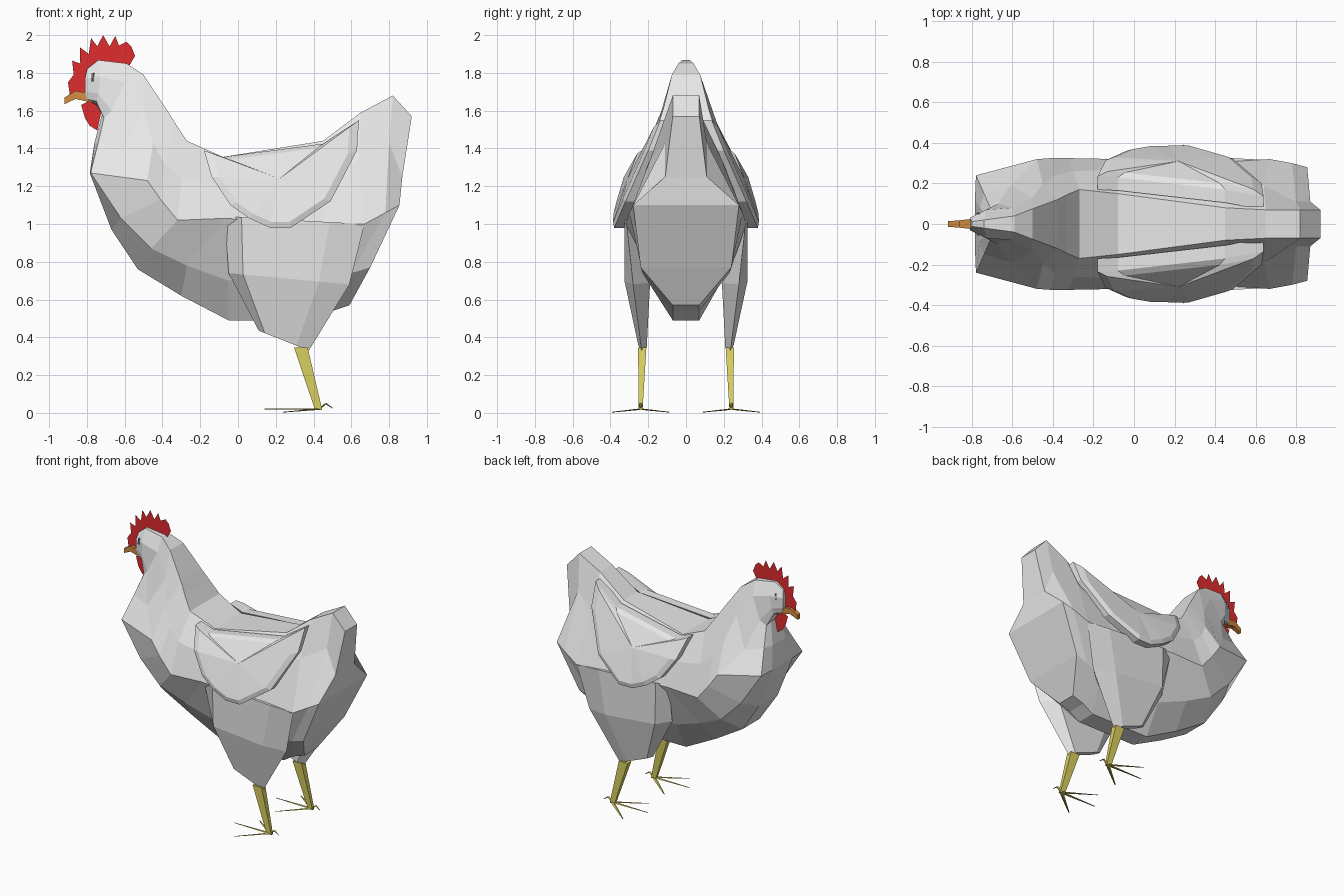
import bpy
import bmesh
from mathutils import Vector

if "Cube" in bpy.data.objects:
    bpy.data.objects.remove(bpy.data.objects["Cube"], do_unlink=True)


def make_material(name, rgb):
    mat = bpy.data.materials.new(name)
    mat.use_nodes = True
    mat.diffuse_color = (*rgb, 1)
    bsdf = next(n for n in mat.node_tree.nodes if n.type == "BSDF_PRINCIPLED")
    bsdf.inputs["Base Color"].default_value = (*rgb, 1)
    return mat


feather = make_material("white feathers", (.8, .8, .8))
red = make_material("comb red", (.75, .025, .028))
orange = make_material("beak orange", (.65, .26, .05))
yellow = make_material("leg yellow", (.7, .63, .12))
grey = make_material("eye grey", (.4, .4, .4))


def finish(name, bm, mat):
    """Turn a bmesh into a flat shaded object."""
    bmesh.ops.recalc_face_normals(bm, faces=bm.faces[:])
    mesh = bpy.data.meshes.new(name)
    bm.to_mesh(mesh)
    bm.free()
    mesh.materials.append(mat)
    obj = bpy.data.objects.new(name, mesh)
    bpy.context.scene.collection.objects.link(obj)
    return obj


def loft(name, rings, mat):
    """Skin equal, even-sized rings and close both ends with strips."""
    bm = bmesh.new()
    rows = [[bm.verts.new(p) for p in ring] for ring in rings]
    n = len(rows[0])
    for a, b in zip(rows, rows[1:]):
        for i in range(n):
            j = (i + 1) % n
            bm.faces.new((a[i], a[j], b[j], b[i]))
    for row in (rows[0], rows[-1]):
        for i in range(n // 2 - 1):
            bm.faces.new((row[i], row[i + 1], row[n - 2 - i], row[n - 1 - i]))
    return finish(name, bm, mat)


def sheet(name, outline, hub, mat):
    """Flat upright sheet fanned from a hub to an x, z outline."""
    bm = bmesh.new()
    centre = bm.verts.new((hub[0], 0, hub[1]))
    edge = [bm.verts.new((x, 0, z)) for x, z in outline]
    for a, b in zip(edge, edge[1:] + edge[:1]):
        bm.faces.new((centre, a, b))
    return finish(name, bm, mat)


def flip(points, side):
    return [(x, y * side, z) for x, y, z in points]


def box_ring(x, z0, z1, w):
    return [(x, w, z1), (x, w, z0), (x, -w, z0), (x, -w, z1)]


# Body, neck and head: rails running from face to tail, mirrored into rings
ridge = [(-.80, .012, 1.82), (-.74, .02, 1.868), (-.59, .04, 1.85), (-.50, .075, 1.79),
         (-.38, .12, 1.61), (-.33, .145, 1.53), (-.27, .17, 1.44), (-.08, .15, 1.355),
         (.45, .08, 1.44), (.65, .07, 1.59), (.82, .07, 1.68), (.92, .07, 1.57)]
upper = [(-.81, .03, 1.77), (-.73, .07, 1.78), (-.60, .08, 1.75), (-.50, .13, 1.6),
         (-.45, .20, 1.43), (-.39, .24, 1.32), (-.30, .26, 1.24), (-.07, .27, 1.2),
         (.45, .24, 1.22), (.64, .19, 1.34), (.80, .11, 1.43), (.87, .11, 1.25)]
flank = [(-.81, .03, 1.7), (-.74, .065, 1.69), (-.67, .10, 1.6), (-.61, .19, 1.4),
         (-.48, .32, 1.23), (-.41, .325, 1.13), (-.32, .325, 1.02), (-.07, .32, 1.03),
         (.45, .31, 1), (.67, .32, 1), (.78, .3, 1.06), (.855, .28, 1.1)]
lower = [(-.80, .025, 1.66), (-.75, .05, 1.65), (-.71, .08, 1.56), (-.74, .15, 1.43),
         (-.78, .24, 1.27), (-.62, .25, 1.03), (-.46, .25, .87), (-.27, .22, .78),
         (-.05, .19, .7), (.45, .19, .7), (.6, .23, .74), (.7, .24, .77)]
belly = [(-.79, .01, 1.65), (-.75, .02, 1.63), (-.72, .04, 1.58), (-.76, .08, 1.43),
         (-.785, .12, 1.27), (-.67, .11, .97), (-.53, .10, .76), (-.30, .08, .62),
         (-.05, .07, .49), (.42, .07, .49), (.5, .07, .54), (.59, .07, .57)]
body_rings = []
for station in zip(ridge, upper, flank, lower, belly):
    body_rings.append(list(station) + flip(reversed(station), -1))
loft("body", body_rings, feather)

# Comb and wattle
comb = [(-.58, 1.83), (-.545, 1.89), (-.565, 1.94), (-.59, 1.965), (-.63, 1.945),
        (-.65, 1.995), (-.68, 1.94), (-.714, 2), (-.745, 1.94), (-.778, 1.985),
        (-.79, 1.9), (-.836, 1.935), (-.835, 1.84), (-.878, 1.865), (-.87, 1.79),
        (-.90, 1.75), (-.89, 1.68), (-.80, 1.68)]
sheet("comb", comb, (-.73, 1.81), red)
wattle = [(-.77, 1.66), (-.83, 1.63), (-.81, 1.56), (-.785, 1.52), (-.745, 1.495), (-.72, 1.61)]
sheet("wattle", wattle, (-.77, 1.58), red)

# Beak
loft("beak", [box_ring(-.918, 1.635, 1.67, .014), box_ring(-.86, 1.662, 1.705, .018),
              box_ring(-.76, 1.64, 1.688, .03)], orange)


def make_wing(name, side):
    """Curved plate with a bevelled rim, lying against the flank."""
    rim = [(-.18, .235, 1.39), (-.08, .23, 1.355), (.45, .17, 1.425), (.64, .135, 1.55),
           (.63, .2, 1.39), (.49, .32, 1.12), (.28, .38, .98), (.17, .38, .98),
           (.06, .377, 1.03), (-.04, .36, 1.1), (-.14, .315, 1.25)]
    bm = bmesh.new()
    centre = Vector((.22, .3, 1.24))
    outer = [Vector(p) for p in rim]
    inner = [p - Vector((0, .065, 0)) for p in outer]
    raised = [p.lerp(centre, .12) + Vector((0, .016, 0)) for p in outer]
    rows = [[bm.verts.new(p) for p in row] for row in (inner, outer, raised)]
    middle = bm.verts.new(centre + Vector((0, .01, 0)))
    count = len(rim)
    for i in range(count):
        j = (i + 1) % count
        for a, b in zip(rows, rows[1:]):
            bm.faces.new((a[i], a[j], b[j], b[i]))
        bm.faces.new((rows[-1][i], rows[-1][j], middle))
    bm.faces.new(rows[0])
    for v in bm.verts:
        v.co.y *= side
    finish(name, bm, feather)


def thigh_ring(x0, x1, z0, z1, y_out, y_in, y_front, y_back):
    """Six-sided slice: front edge, outer pair, back edge, inner pair."""
    span, rise = x1 - x0, z1 - z0
    spots = [(0, y_front), (.12, y_out), (.75, y_out), (1, y_back), (.85, y_in), (.15, y_in)]
    return [(x0 + span * t, y, z0 + rise * t) for t, y in spots]


def spike(name, start, end, r0, r1, mat, side):
    """Tapered four-sided rod from start to end."""
    a, b = Vector(start), Vector(end)
    along = (b - a).normalized()
    across = along.cross(Vector((0, 0, 1))).normalized()
    up = across.cross(along)
    rings = []
    for p, r in ((a, r0), (b, r1)):
        ring = [p + across * r[0], p + up * r[1], p - across * r[0], p - up * r[1]]
        rings.append(flip(ring, side))
    loft(name, rings, mat)


# Paired parts
for label, side in (("left", 1), ("right", -1)):
    make_wing(label + "_wing", side)

    thigh = [thigh_ring(-.07, .67, 1.04, 1, .325, .15, .3, .315),
             thigh_ring(-.05, .59, .74, .68, .325, .19, .23, .28),
             thigh_ring(.11, .375, .435, .33, .252, .208, .225, .235)]
    loft(label + "_thigh", [flip(r, side) for r in thigh], feather)

    # Shank
    shank = []
    for x, w, z, y, d in ((.333, .036, .345, .232, .022), (.427, .019, .015, .24, .01)):
        shank.append([(x - w, y + d, z), (x + w, y + d, z), (x + w, y - d, z), (x - w, y - d, z)])
    loft(label + "_shank", [flip(r, side) for r in shank], yellow)

    # Toes
    ankle = (.43, .24, .02)
    toes = {"outer": (.24, .39, .004), "middle": (.14, .24, .02), "inner": (.24, .09, .004)}
    for toe, tip in toes.items():
        spike(f"{label}_{toe}_toe", ankle, tip, (.013, .004), (.004, .002), yellow, side)
    heel = (.465, .24, .05)
    spike(label + "_hind_toe", ankle, heel, (.01, .005), (.008, .004), yellow, side)
    spike(label + "_hind_claw", heel, (.5, .24, .025), (.008, .004), (.002, .002), yellow, side)

    # Eye
    spike(label + "_eye", (-.772, .053, 1.755), (-.767, .052, 1.8), (.004, .007),
          (.004, .007), grey, side)
